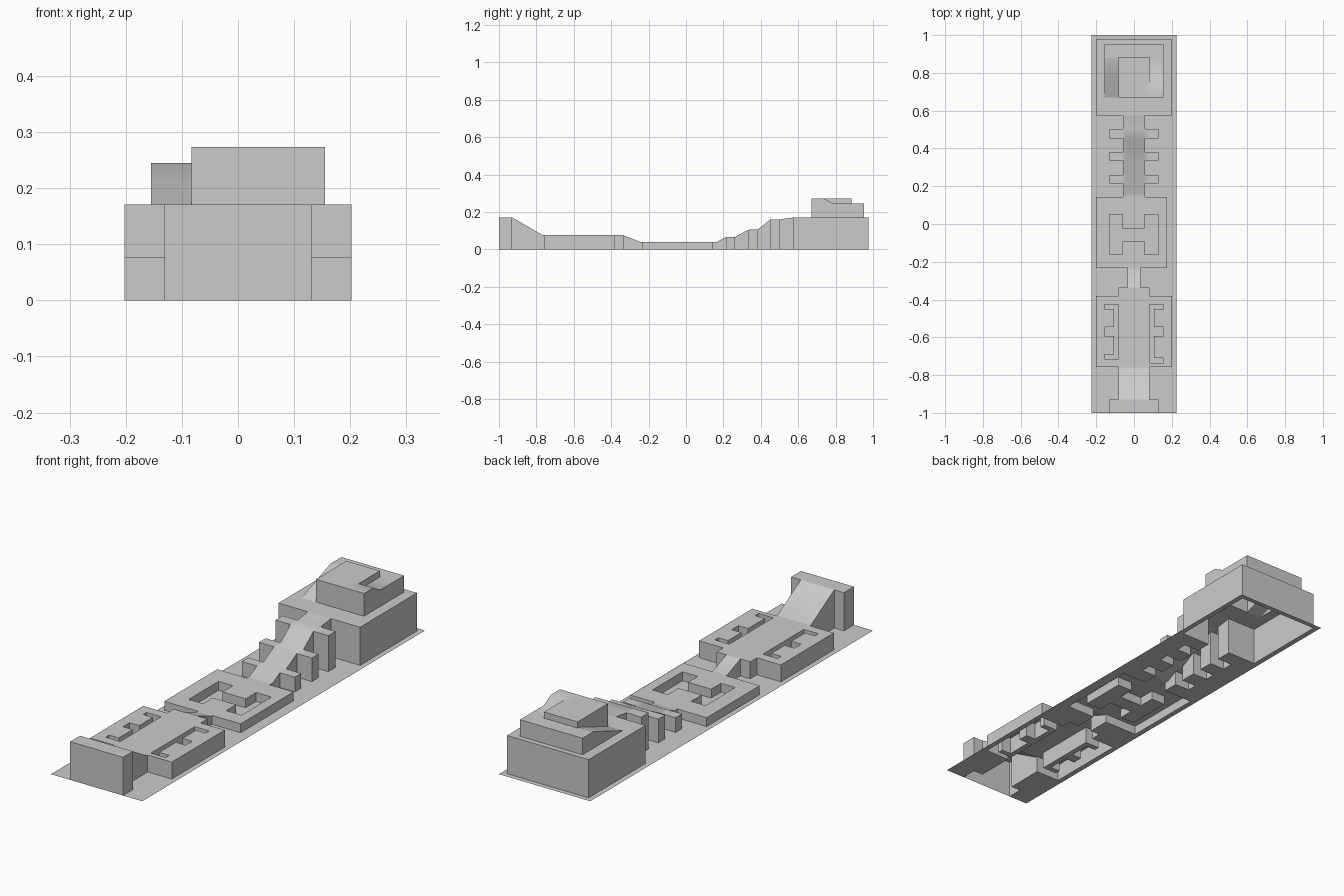
import bpy, bmesh, math

if "Cube" in bpy.data.objects:
    bpy.data.objects.remove(bpy.data.objects["Cube"])

# Level terrain: an open-bottomed shell made of rectangular zones.
# Each zone is (x0, x1, y0, y1) with a height profile [(y, z), ...] along y.
zones = []


def zone(name, x0, x1, y0, y1, profile):
    if not isinstance(profile, list):
        profile = [(y0, profile)]
    zones.append((name, x0, x1, y0, y1, profile))


def height(profile, y):
    if y <= profile[0][0]:
        return profile[0][1]
    for (ya, za), (yb, zb) in zip(profile, profile[1:]):
        if y <= yb:
            return za + (zb - za) * (y - ya) / (yb - ya)
    return profile[-1][1]


LOW, MID, HIGH, RING, TOP = 0.04, 0.076, 0.171, 0.245, 0.273

# ground sheet
zone("ground", -0.226, 0.226, -1, 1, 0)

# front tower and its ramp
zone("front_tower", -0.131, 0.131, -1, -0.93, HIGH)
zone("front_ramp", -0.083, 0.083, -0.93, -0.757,
     [(-0.93, HIGH), (-0.765, MID), (-0.757, MID)])

# front platform with two comb-shaped pits
zone("front_platform", -0.202, 0.202, -0.757, -0.382, MID)
zone("front_platform", -0.083, 0.083, -0.382, -0.335, MID)
for s, end in ((-1, -0.715), (1, -0.735)):
    def pit(a, b, y0, y1):
        zone("ground", min(s * a, s * b), max(s * a, s * b), y0, y1, 0)
    pit(0.083, 0.107, end, -0.425)
    for y0, y1 in ((end, end + 0.025), (-0.592, -0.545), (-0.45, -0.425)):
        pit(0.107, 0.155, y0, y1)

# narrow link ramp
zone("link_ramp", -0.035, 0.035, -0.335, -0.233, [(-0.335, MID), (-0.243, LOW)])

# middle platform with an H-shaped pit
zone("middle_platform", -0.202, 0.176, -0.233, 0.142, LOW)
zone("ground", -0.131, -0.06, -0.162, 0.05, 0)
zone("ground", 0.055, 0.131, -0.162, 0.05, 0)
zone("ground", -0.06, 0.055, -0.093, -0.024, 0)

# stepped causeway with side lugs on its landings
steps = [(0.142, LOW), (0.165, LOW), (0.215, 0.066), (0.26, 0.066), (0.335, 0.106),
         (0.382, 0.106), (0.452, 0.161), (0.503, 0.161), (0.575, HIGH)]
zone("stepped_causeway", -0.057, 0.057, 0.142, 0.575, steps)
for y0, y1 in ((0.215, 0.26), (0.335, 0.382), (0.452, 0.503)):
    zone("stepped_causeway", -0.131, 0.131, y0, y1, steps)

# rear block topped by a spiral ramp
zone("rear_block", -0.202, 0.202, 0.575, 0.977, HIGH)
zone("spiral_ramp", -0.155, 0.155, 0.885, 0.953, RING)
zone("spiral_ramp", -0.155, -0.083, 0.67, 0.885, [(0.67, HIGH), (0.875, RING)])
zone("spiral_ramp", 0.083, 0.155, 0.67, 0.885, [(0.735, TOP), (0.785, RING)])
zone("spiral_ramp", -0.083, 0.083, 0.67, 0.885, TOP)

# shared grid, last zone wins in each cell
xs = sorted({x for z in zones for x in z[1:3]})
ys = sorted({y for z in zones for y in z[3:5]} | {p[0] for z in zones for p in z[5]})
cells = {}
for i in range(len(xs) - 1):
    for j in range(len(ys) - 1):
        cx, cy = (xs[i] + xs[i + 1]) / 2, (ys[j] + ys[j + 1]) / 2
        for z in zones:
            if z[1] < cx < z[2] and z[3] < cy < z[4]:
                cells[i, j] = z

# top faces, plus walls dropping to any lower neighbour
meshes, verts = {}, {}


def add_face(name, pts):
    bm = meshes.setdefault(name, bmesh.new()) if name not in meshes else meshes[name]
    loop = []
    for p in pts:
        key = (name,) + tuple(round(c, 5) for c in p)
        if key not in verts:
            verts[key] = bm.verts.new(p)
        if verts[key] not in loop:
            loop.append(verts[key])
    if len(loop) > 2:
        bm.faces.new(loop)


for (i, j), (name, *_, prof) in cells.items():
    corners = [(xs[i], ys[j]), (xs[i + 1], ys[j]),
               (xs[i + 1], ys[j + 1]), (xs[i], ys[j + 1])]
    add_face(name, [(x, y, height(prof, y)) for x, y in corners])
    for k, (di, dj) in enumerate(((0, -1), (1, 0), (0, 1), (-1, 0))):
        p, q = corners[k], corners[(k + 1) % 4]
        other = cells.get((i + di, j + dj))
        low = other[5] if other else [(0, 0)]
        hp, hq, lp, lq = (height(f, c[1]) for f in (prof, low) for c in (p, q))
        if hp + hq > lp + lq + 1e-5:
            add_face(name, [(*p, lp), (*q, lq), (*q, hq), (*p, hp)])

# one object per part, ramps blended smoothly and walls kept crisp
for name, bm in meshes.items():
    me = bpy.data.meshes.new(name)
    bm.to_mesh(me)
    bm.free()
    me.shade_smooth()
    me.set_sharp_from_angle(angle=math.radians(42))
    bpy.context.collection.objects.link(bpy.data.objects.new(name, me))
